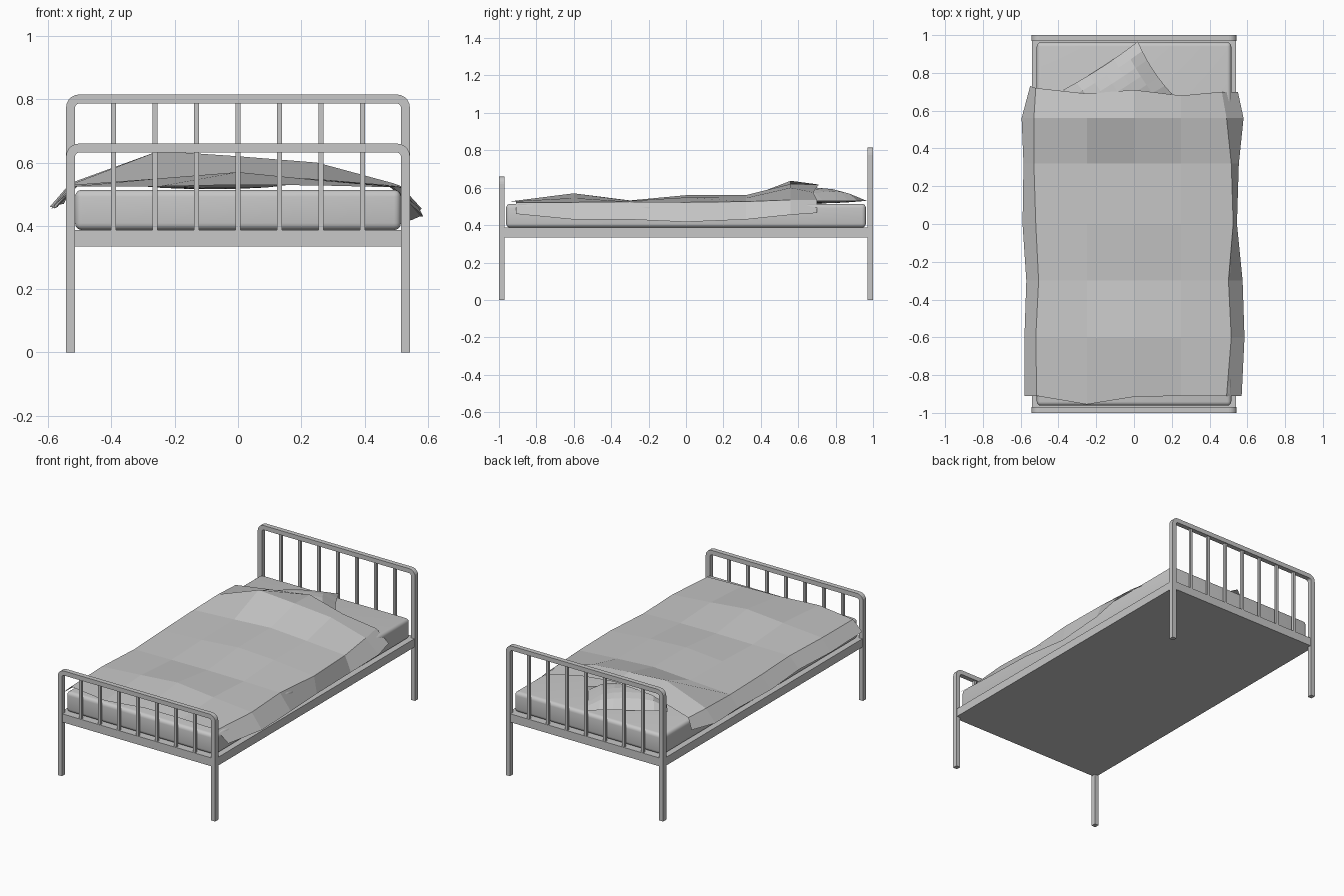
import bpy, bmesh, math
from mathutils import Matrix

if "Cube" in bpy.data.objects:
    bpy.data.objects.remove(bpy.data.objects["Cube"])

grey = bpy.data.materials.new("plain grey")
grey.diffuse_color = (0.57, 0.57, 0.57, 1)
grey.use_nodes = True
grey.node_tree.nodes["Principled BSDF"].inputs["Base Color"].default_value = grey.diffuse_color


def finish(bm, name):
    bmesh.ops.recalc_face_normals(bm, faces=bm.faces[:])
    me = bpy.data.meshes.new(name)
    bm.to_mesh(me)
    bm.free()
    me.materials.append(grey)
    ob = bpy.data.objects.new(name, me)
    bpy.context.collection.objects.link(ob)
    return ob


def box(name, lo, hi, bevel=0.0):
    bm = bmesh.new()
    size = [b - a for a, b in zip(lo, hi)]
    mid = [(a + b) / 2 for a, b in zip(lo, hi)]
    bmesh.ops.create_cube(bm, size=1, matrix=Matrix.Translation(mid) @ Matrix.Diagonal((*size, 1)))
    if bevel:
        bmesh.ops.bevel(bm, geom=bm.edges[:], offset=bevel, segments=4, profile=0.5, affect='EDGES')
    ob = finish(bm, name)
    if bevel:
        bpy.context.view_layer.objects.active = ob
        ob.select_set(True)
        bpy.ops.object.shade_smooth_by_angle(angle=math.radians(35))
        ob.select_set(False)
    return ob


def arch(half, top, r):
    """Upside-down U path with rounded top corners."""
    pts = [(-half, 0)]
    for sx, start in ((-1, 180), (1, 90)):
        for i in range(6):
            a = math.radians(start - 18 * i)
            pts.append((sx * (half - r) + r * math.cos(a), top - r + r * math.sin(a)))
    return pts + [(half, 0)]


def bed_end(name, y0, y1, top):
    # Legs and top rail as one bent square tube
    bm = bmesh.new()
    rings = []
    for (ox, oz), (ix, iz) in zip(arch(0.543, top, 0.04), arch(0.515, top - 0.028, 0.014)):
        rings.append([bm.verts.new(p) for p in
                      ((ox, y0, oz), (ox, y1, oz), (ix, y1, iz), (ix, y0, iz))])
    for a, b in zip(rings, rings[1:]):
        for k in range(4):
            n = (k + 1) % 4
            bm.faces.new((a[k], a[n], b[n], b[k]))
    bm.faces.new(rings[0])
    bm.faces.new(rings[-1])
    finish(bm, name + "_frame")
    # Upright bars
    ym = (y0 + y1) / 2
    for i in range(7):
        x = (i - 3) * 0.131
        box(f"{name}_bar_{i + 1}", (x - 0.008, ym - 0.008, 0.38), (x + 0.008, ym + 0.008, top - 0.02))


bed_end("headboard", 0.97, 1.0, 0.815)
bed_end("footboard", -1.0, -0.97, 0.66)

# Base slab and mattress
box("bed_base", (-0.539, -0.995, 0.335), (0.539, 0.995, 0.387))
box("mattress", (-0.515, -0.962, 0.387), (0.515, 0.962, 0.514), 0.022)

# Pillow: puffy rectangle turned on the mattress, half under the blanket
bm = bmesh.new()
n = 6
cx, cy, ang = -0.087, 0.70, math.radians(33)
ex, ey = 0.235, 0.165
for side in (1, -1):
    grid = []
    for j in range(n + 1):
        row = []
        for i in range(n + 1):
            u, v = 2 * i / n - 1, 2 * j / n - 1
            puff = ((1 - u * u) * (1 - v * v)) ** 0.5
            z = 0.53 + (0.07 if side > 0 else -0.014) * puff
            px, py = u * ex * (1 - 0.06 * (1 - v * v)), v * ey * (1 - 0.06 * (1 - u * u))
            row.append(bm.verts.new((cx + px * math.cos(ang) - py * math.sin(ang),
                                     cy + px * math.sin(ang) + py * math.cos(ang), z)))
        grid.append(row)
    for j in range(n):
        for i in range(n):
            bm.faces.new((grid[j][i], grid[j][i + 1], grid[j + 1][i + 1], grid[j + 1][i]))
bmesh.ops.remove_doubles(bm, verts=bm.verts[:], dist=0.001)
finish(bm, "pillow")

# Blanket rows: y, left hem x, left fold x, right fold x, right hem x
edges = [(-0.91, -0.58, -0.515, 0.49, 0.57),
         (-0.60, -0.58, -0.52, 0.515, 0.585),
         (-0.30, -0.57, -0.505, 0.50, 0.575),
         (0.00, -0.59, -0.52, 0.525, 0.545),
         (0.32, -0.585, -0.53, 0.515, 0.555),
         (0.56, -0.595, -0.53, 0.49, 0.58),
         (0.71, -0.55, -0.52, 0.465, 0.55)]
# Heights across each row, hem to hem
heights = [(0.465, 0.525, 0.525, 0.53, 0.528, 0.522, 0.46),
           (0.455, 0.53, 0.55, 0.57, 0.545, 0.522, 0.43),
           (0.46, 0.528, 0.53, 0.532, 0.53, 0.525, 0.43),
           (0.455, 0.528, 0.54, 0.56, 0.548, 0.522, 0.417),
           (0.46, 0.53, 0.545, 0.56, 0.545, 0.526, 0.43),
           (0.46, 0.535, 0.637, 0.62, 0.60, 0.535, 0.455),
           (0.47, 0.535, 0.59, 0.617, 0.575, 0.535, 0.465)]
front_wave = (0, 0, -0.045, -0.005, 0, 0, 0)
back_wave = (0.02, 0.01, -0.02, 0, -0.03, -0.01, -0.01)
bm = bmesh.new()
rows = []
for r, ((y, lh, lf, rf, rh), zs) in enumerate(zip(edges, heights)):
    wave = front_wave if r == 0 else back_wave if r == 6 else (0,) * 7
    rows.append([bm.verts.new((x, y + w, z)) for x, w, z in
                 zip((lh, lf, -0.25, 0, 0.25, rf, rh), wave, zs)])
for a, b in zip(rows, rows[1:]):
    for k in range(6):
        bm.faces.new((a[k], a[k + 1], b[k + 1], b[k]))
finish(bm, "blanket")
